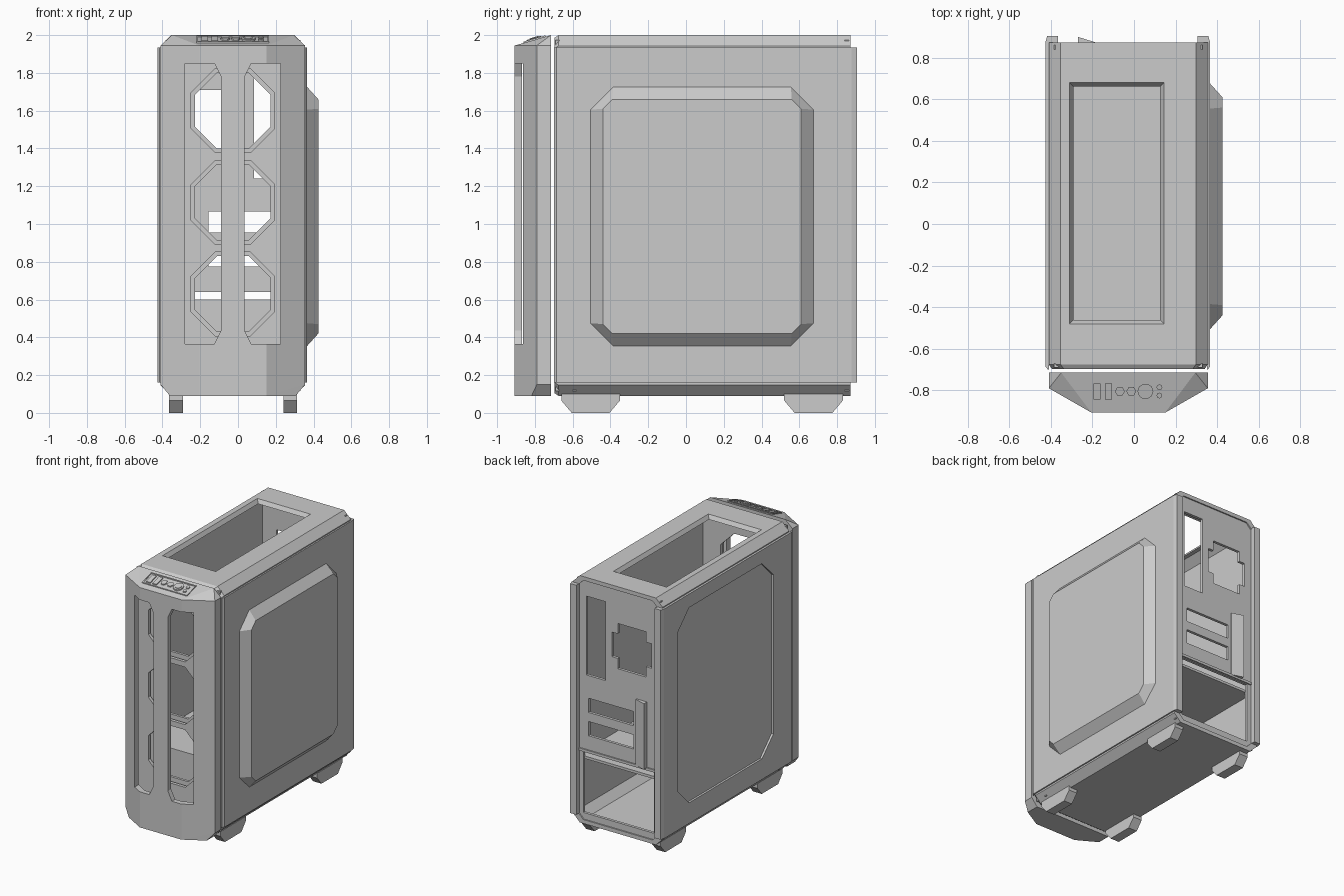
import bpy, bmesh, math
from mathutils import Vector

if "Cube" in bpy.data.objects:
    bpy.data.objects.remove(bpy.data.objects["Cube"], do_unlink=True)

grey = bpy.data.materials.new("light_grey")
grey.use_nodes = True
GREY = (0.6, 0.6, 0.6, 1)
grey.diffuse_color = GREY
grey.node_tree.nodes["Principled BSDF"].inputs["Base Color"].default_value = GREY

MID = -0.0275  # centre line of the case


def hull(name, pts):
    """Convex flat-faced solid around the points."""
    bm = bmesh.new()
    for p in pts:
        bm.verts.new(p)
    res = bmesh.ops.convex_hull(bm, input=bm.verts)
    junk = {g for g in res["geom_interior"] + res["geom_unused"]
            if isinstance(g, bmesh.types.BMVert)}
    bmesh.ops.delete(bm, geom=list(junk), context="VERTS")
    bmesh.ops.dissolve_limit(bm, angle_limit=0.01, verts=bm.verts, edges=bm.edges)
    bmesh.ops.recalc_face_normals(bm, faces=bm.faces)
    me = bpy.data.meshes.new(name)
    bm.to_mesh(me)
    bm.free()
    me.materials.append(grey)
    ob = bpy.data.objects.new(name, me)
    bpy.context.collection.objects.link(ob)
    return ob


def box(name, x, y, z):
    return hull(name, [(a, b, c) for a in x for b in y for c in z])


def along_y(profile, *ys):
    return [(x, y, z) for y in ys for x, z in profile]


def along_z(plan, *zs):
    return [(x, y, z) for z in zs for x, y in plan]


def cut(ob, cutter):
    """Subtract the cutter and discard it."""
    mod = ob.modifiers.new("cut", "BOOLEAN")
    mod.operation = "DIFFERENCE"
    mod.solver = "EXACT"
    mod.object = cutter
    bpy.context.view_layer.update()
    dg = bpy.context.evaluated_depsgraph_get()
    me = bpy.data.meshes.new_from_object(ob.evaluated_get(dg))
    ob.modifiers.clear()
    ob.data = me
    bpy.data.objects.remove(cutter, do_unlink=True)


def octagon(a0, a1, b0, b1, c):
    return [(a0, b0 + c), (a0 + c, b0), (a1 - c, b0), (a1, b0 + c),
            (a1, b1 - c), (a1 - c, b1), (a0 + c, b1), (a0, b1 - c)]


def inset(profile, d):
    return [(x - math.copysign(d, x - MID), z - math.copysign(d, z - 1))
            for x, z in profile]


def mirrored(pts):
    return [(-0.06 - p[0], *p[1:]) for p in pts]


def fan_cuts(ob, r, y0, y1):
    for z in (1.6, 1.115, 0.63):
        ring = octagon(MID - r, MID + r, z - r, z + r, r * 0.58)
        cut(ob, hull("fan_cutter", along_y(ring, y0, y1)))


# Chassis shell with chamfered long edges
section = octagon(-0.41, 0.355, 0.09, 2.0, 0.057)
chassis = hull("chassis", along_y(section, -0.675, 0.872)
               + along_y(inset(section, 0.015), -0.697))
cut(chassis, hull("inner", along_y(inset(section, 0.03), -0.8, 1)))

# Top vent opening with sloping rim
cut(chassis, hull("vent", [(x, y, 2.005) for x in (-0.313, 0.148) for y in (-0.483, 0.683)]
                  + [(x, y, 1.96) for x in (-0.285, 0.12) for y in (-0.455, 0.655)]))

# Inner front plate with fan openings
front_plate = box("front_plate", (-0.385, 0.33), (-0.69, -0.67), (0.115, 1.975))
fan_cuts(front_plate, 0.2, -0.8, -0.6)

# Back plate and its openings: ports, fan, card slots, power supply
back_plate = box("back_plate", (-0.385, 0.33), (0.84, 0.862), (0.115, 1.975))
for x, z in (((0.085, 0.25), (1.24, 1.85)),
             ((-0.31, 0.03), (1.44, 1.63)),
             ((-0.26, -0.02), (1.36, 1.71)),
             ((-0.155, 0.23), (0.955, 1.065)),
             ((-0.155, 0.23), (0.775, 0.885)),
             ((-0.33, 0.275), (0.17, 0.64))):
    cut(back_plate, box("opening", x, (0.8, 0.9), z))
box("back_ledge", (-0.385, 0.33), (0.86, 0.872), (0.645, 0.665))
hull("card_slot_cover", along_z([(-0.27, 0.86), (-0.27, 0.9), (-0.18, 0.872), (-0.18, 0.86)],
                                0.66, 1.17))

# Power supply shroud
box("shroud_top", (-0.385, 0.33), (-0.6, 0.845), (0.58, 0.6))
box("shroud_front", (-0.385, 0.33), (-0.6, -0.58), (0.115, 0.59))

# Side panels with folded back lips
panel_plan = [(0.35, -0.7), (0.355, -0.7), (0.366, -0.685), (0.366, 0.875),
              (0.357, 0.905), (0.35, 0.905)]
lip_plan = [(0.305, 0.868), (0.305, 0.905), (0.357, 0.905), (0.366, 0.875)]
panel = along_z(panel_plan, 0.16, 1.935)
lip = along_z(lip_plan, 0.16, 1.935)
hull("left_panel", panel)
hull("left_panel_lip", lip)
right_panel = hull("right_panel", mirrored(panel))
hull("right_panel_lip", mirrored(lip))
window = octagon(-0.46, 0.71, 0.32, 1.83, 0.14)
cut(right_panel, hull("window", [(x, y, z) for x in (-0.5, -0.38) for y, z in window]))

# Raised bulge on the left panel
base = octagon(-0.51, 0.68, 0.35, 1.73, 0.125)
crown = octagon(-0.44, 0.61, 0.42, 1.66, 0.05)
hull("panel_bulge", [(0.362, y, z) for y, z in base] + [(0.425, y, z) for y, z in crown])

# Front cover: faceted plan, sloped top, chamfered lower corners
plan = [(-0.41, -0.715), (-0.41, -0.79), (-0.205, -0.907), (0.15, -0.907),
        (0.355, -0.79), (0.355, -0.715)]
foot_plan = [(-0.36, -0.715), (-0.36, -0.818), (-0.205, -0.907), (0.15, -0.907),
             (0.305, -0.818), (0.305, -0.715)]
ridge = [(-0.35, -0.715, 2.0), (0.295, -0.715, 2.0)]
cover = hull("front_cover", along_z(plan, 0.15, 1.945) + along_z(foot_plan, 0.09) + ridge)
cavity = [(MID + (x - MID) * 0.92, max(-0.867, min(y + 0.035, -0.74))) for x, y in plan]
cut(cover, hull("cavity", along_z(cavity, 0.2, 1.91)))
slot = [(-0.28, 0.365), (-0.125, 0.365), (-0.09, 0.435),
        (-0.09, 1.78), (-0.125, 1.85), (-0.28, 1.85)]
for side in (slot, [(2 * MID - x, z) for x, z in slot]):
    cut(cover, hull("slot", along_y(side, -1, -0.76)))
fan_cuts(cover, 0.222, -0.76, -0.7)


# Controls on the sloped top
def on_slope(name, outline, low, high):
    slope = lambda y: 1.945 + (y + 0.907) * 0.2865
    return hull(name, [(x, y, slope(y) + h) for x, y in outline for h in (low, high)])


def rect(x0, x1, y0, y1):
    return [(x0, y0), (x1, y0), (x1, y1), (x0, y1)]


def disc(x, y, r, n):
    return [(x + r * math.cos(math.tau * i / n), y + r * math.sin(math.tau * i / n))
            for i in range(n)]


tray = on_slope("control_tray", rect(-0.22, 0.165, -0.86, -0.745), -0.01, 0.007)
cut(tray, on_slope("tray_recess", rect(-0.212, 0.157, -0.852, -0.753), 0.002, 0.03))
for i, x in enumerate((-0.177, -0.122)):
    on_slope(f"usb_port_{i}", rect(x - 0.017, x + 0.017, -0.845, -0.768), -0.005, 0.01)
for i, (x, y, r, n) in enumerate(((-0.068, -0.805, 0.024, 6), (-0.013, -0.805, 0.024, 6),
                                  (0.055, -0.805, 0.038, 10), (0.122, -0.785, 0.014, 8),
                                  (0.122, -0.825, 0.014, 8))):
    on_slope(f"button_{i}", disc(x, y, r, n), -0.005, 0.011)
on_slope("power_cap", disc(0.055, -0.805, 0.025, 10), 0.005, 0.015)

# Tapered feet
for sx, x in (("right", (-0.365, -0.29)), ("left", (0.24, 0.312))):
    for sy, y in (("front", -0.505), ("back", 0.675)):
        side = [(y - 0.155, 0.1), (y - 0.155, 0.065), (y - 0.1, 0),
                (y + 0.1, 0), (y + 0.155, 0.065), (y + 0.155, 0.1)]
        hull(f"{sy}_{sx}_foot", [(a, b, c) for a in x for b, c in side])
